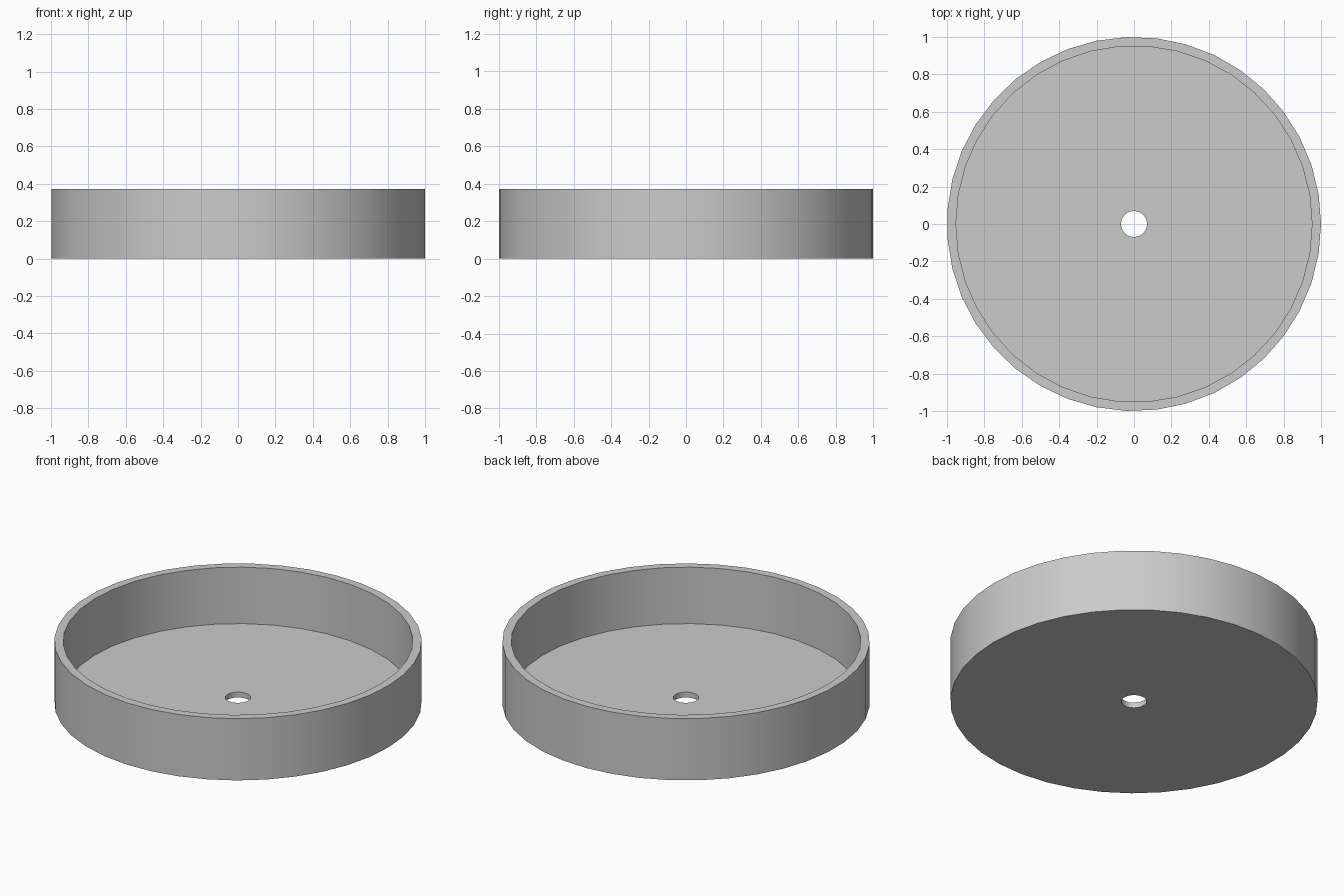
import bpy
import math

cube = bpy.data.objects.get("Cube")
if cube:
    bpy.data.objects.remove(cube, do_unlink=True)

RADIUS = 1.0
HEIGHT = 0.371
FLOOR = 0.032
INNER_RADIUS = 0.952
HOLE_RADIUS = 0.069

grey = bpy.data.materials.new("plain grey")
grey.use_nodes = True
colour = (0.6, 0.6, 0.6, 1)
grey.diffuse_color = colour
grey.node_tree.nodes["Principled BSDF"].inputs["Base Color"].default_value = colour


def cylinder(name, radius, low, high, sides):
    """Upright cylinder with its first corner on +x."""
    bpy.ops.mesh.primitive_cylinder_add(
        vertices=sides, radius=radius, depth=high - low,
        location=(0, 0, (low + high) / 2), rotation=(0, 0, -math.pi / 2))
    obj = bpy.context.object
    obj.name = name
    bpy.ops.object.transform_apply(location=True, rotation=True, scale=True)
    obj.data.materials.append(grey)
    return obj


# Solid dish body, then the cavity and the drain hole to cut away
dish = cylinder("round_dish", RADIUS, 0, HEIGHT, 39)
cutters = [
    cylinder("cavity_cutter", INNER_RADIUS, FLOOR, HEIGHT + 0.2, 38),
    cylinder("hole_cutter", HOLE_RADIUS, -0.2, FLOOR + 0.1, 40),
]

bpy.ops.object.select_all(action="DESELECT")
dish.select_set(True)
bpy.context.view_layer.objects.active = dish
for cutter in cutters:
    cut = dish.modifiers.new(cutter.name, "BOOLEAN")
    cut.operation = "DIFFERENCE"
    cut.solver = "EXACT"
    cut.object = cutter
    bpy.ops.object.modifier_apply(modifier=cut.name)
    bpy.data.objects.remove(cutter, do_unlink=True)

# Smooth walls with crisp rims
bpy.ops.object.shade_smooth_by_angle(angle=math.radians(30))
